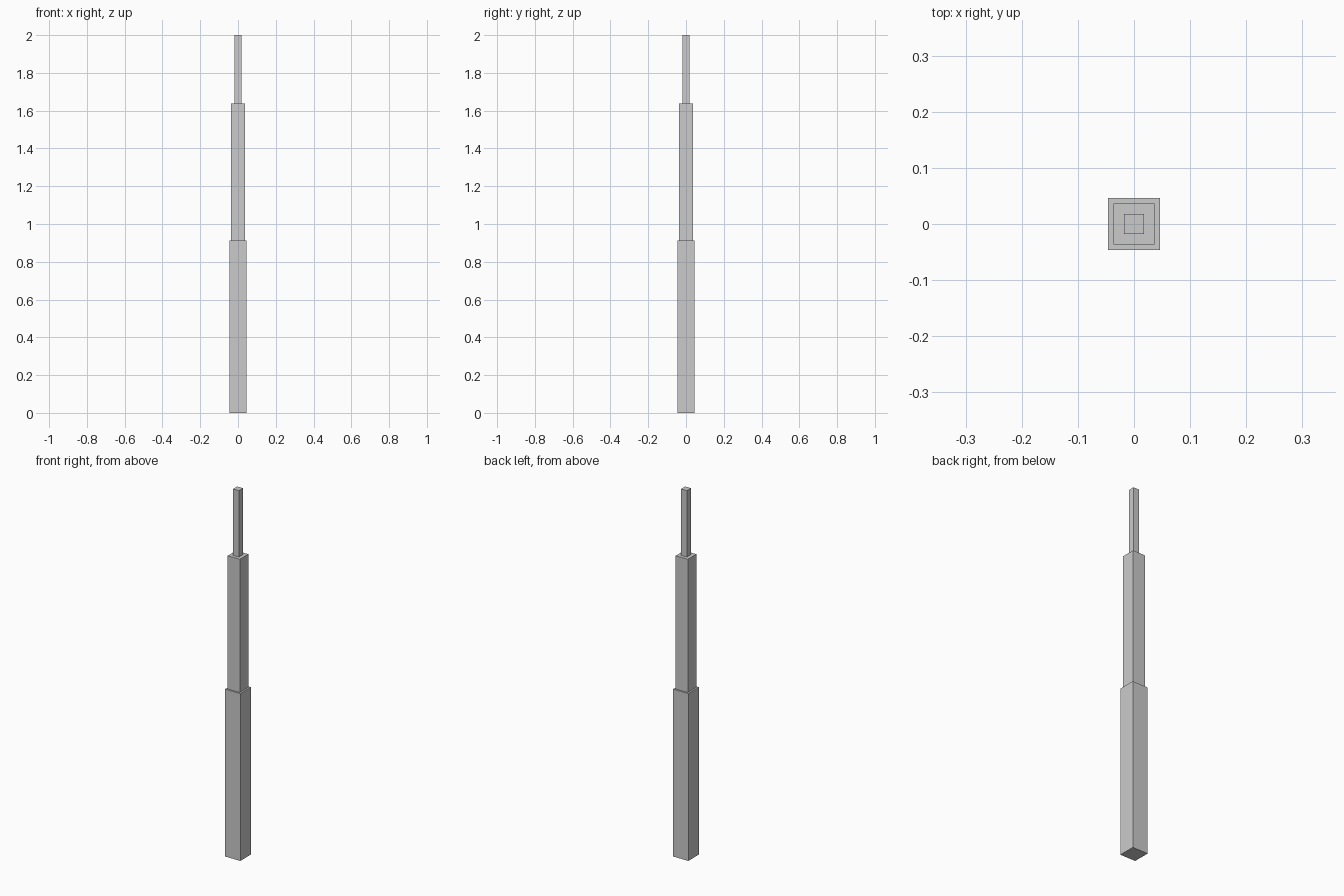
import bpy
import bmesh
from mathutils import Matrix

if "Cube" in bpy.data.objects:
    bpy.data.objects.remove(bpy.data.objects["Cube"])


def square_section(name, width, z0, z1):
    """Square bar centred on the z axis, spanning z0 to z1."""
    bm = bmesh.new()
    bmesh.ops.create_cube(
        bm, size=1.0,
        matrix=Matrix.Translation((0, 0, (z0 + z1) / 2))
        @ Matrix.Diagonal((width, width, z1 - z0, 1)))
    mesh = bpy.data.meshes.new(name)
    bm.to_mesh(mesh)
    bm.free()
    obj = bpy.data.objects.new(name, mesh)
    bpy.context.collection.objects.link(obj)
    return obj


# Three stacked sections of a telescoping square pole
square_section("lower_section", 0.092, 0.0, 0.912)
square_section("middle_section", 0.073, 0.912, 1.638)
square_section("upper_section", 0.035, 1.638, 2.0)
